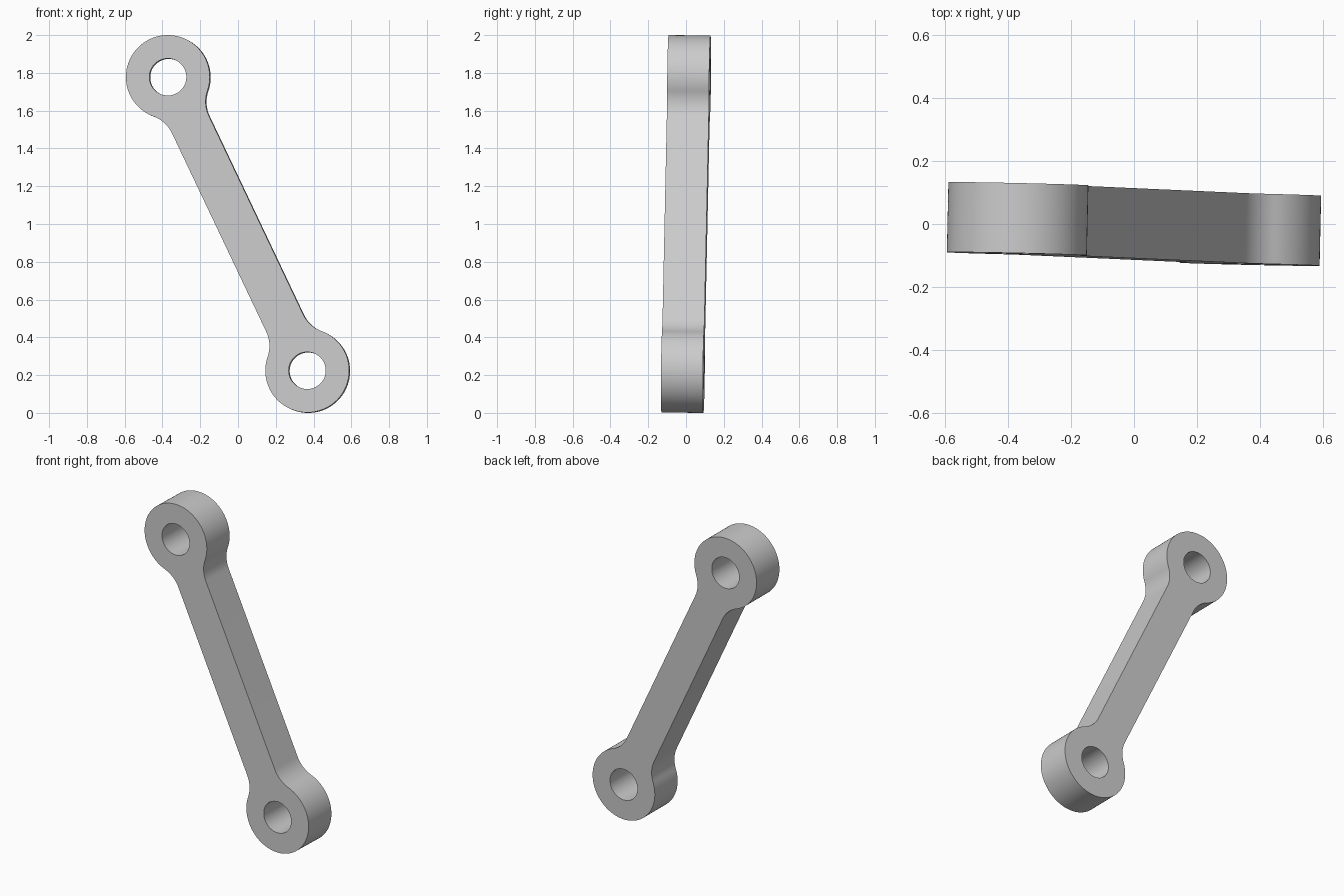
import bpy, bmesh
from math import sin, cos, pi, sqrt, atan2
from mathutils import Matrix, Vector

cube = bpy.data.objects.get("Cube")
if cube:
    bpy.data.objects.remove(cube, do_unlink=True)

EYE_R, HOLE_R, BAR_HALF, FILLET_R, THICK = 0.222, 0.098, 0.108, 0.176, 0.222
LOWER_EYE = Vector((0.369, -0.0165, -0.777))   # relative to the link's middle
HALF_LEN = LOWER_EYE.length


def arc(cx, cy, r, a0, a1, steps):
    return [(cx + r * cos(a0 + (a1 - a0) * i / steps),
             cy + r * sin(a0 + (a1 - a0) * i / steps)) for i in range(steps + 1)]


def add_loop(bm, points):
    verts = [bm.verts.new((x, y, -THICK / 2)) for x, y in points]
    for a, b in zip(verts, verts[1:] + verts[:1]):
        bm.edges.new((a, b))


# Half outline: fillet, eye, fillet at the +x end; the other end is its half turn
reach = sqrt((EYE_R + FILLET_R) ** 2 - (BAR_HALF + FILLET_R) ** 2)
fx, fy = HALF_LEN - reach, BAR_HALF + FILLET_R
touch = atan2(fy, -reach)                      # angle where fillet meets eye
half = arc(fx, -fy, FILLET_R, pi / 2, pi - touch, 14)
half += arc(HALF_LEN, 0, EYE_R, -touch, touch, 72)[1:]
half += arc(fx, fy, FILLET_R, touch - pi, -pi / 2, 14)[1:]
outline = half + [(-x, -y) for x, y in half]

# Flat plate with two pin holes, extruded to thickness
bm = bmesh.new()
add_loop(bm, outline)
for side in (1, -1):
    add_loop(bm, arc(side * HALF_LEN, 0, HOLE_R, 0, 2 * pi, 64)[:-1])
bmesh.ops.triangle_fill(bm, use_beauty=True, edges=bm.edges[:], normal=(0, 0, 1))
top = bmesh.ops.extrude_face_region(bm, geom=bm.faces[:], use_keep_orig=True)["geom"]
bmesh.ops.translate(bm, vec=(0, 0, THICK),
                    verts=[g for g in top if isinstance(g, bmesh.types.BMVert)])
bmesh.ops.recalc_face_normals(bm, faces=bm.faces[:])

# Lean the link into place
along = LOWER_EYE.normalized()
axis = Vector((0.0224, 1, -0.0107))
axis = (axis - along * axis.dot(along)).normalized()
across = axis.cross(along)
turn = Matrix((along, across, axis)).transposed().to_4x4()
bm.transform(Matrix.Translation((0, 0, 1)) @ turn)

mesh = bpy.data.meshes.new("connecting_link")
bm.to_mesh(mesh)
bm.free()
link = bpy.data.objects.new("connecting_link", mesh)
bpy.context.collection.objects.link(link)

# Single grey material
grey = bpy.data.materials.new("plain_grey")
grey.use_nodes = True
colour = (0.6, 0.6, 0.6, 1)
grey.diffuse_color = colour
grey.node_tree.nodes["Principled BSDF"].inputs["Base Color"].default_value = colour
mesh.materials.append(grey)

# Smooth round walls, sharp rims
bpy.ops.object.select_all(action="DESELECT")
link.select_set(True)
bpy.context.view_layer.objects.active = link
bpy.ops.object.shade_smooth_by_angle(angle=pi / 6)
